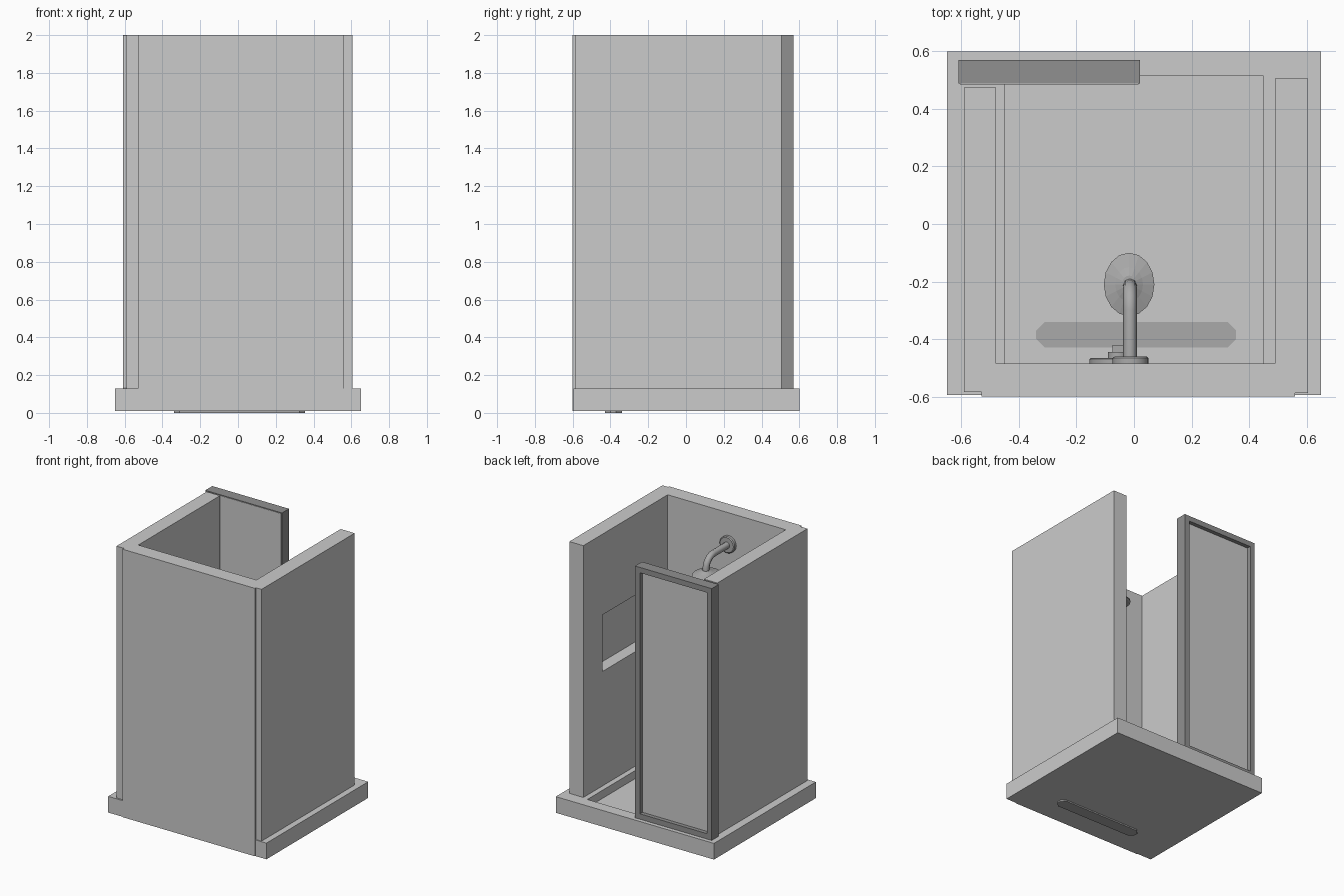
import bpy, bmesh, math
from mathutils import Vector

if "Cube" in bpy.data.objects:
    bpy.data.objects.remove(bpy.data.objects["Cube"])


def material(name, v):
    m = bpy.data.materials.new(name)
    m.diffuse_color = (v, v, v, 1)
    m.use_nodes = True
    m.node_tree.nodes["Principled BSDF"].inputs["Base Color"].default_value = m.diffuse_color
    return m


DARK = material("dark_frame", 0.28)
METAL = material("metal", 0.4)


def prism(name, pts, z0, z1, mat=None):
    """Extrude a plan outline from z0 to z1."""
    bm = bmesh.new()
    lo = bm.faces.new([bm.verts.new((x, y, z0)) for x, y in pts])
    ext = bmesh.ops.extrude_face_region(bm, geom=[lo])
    for v in ext["geom"]:
        if isinstance(v, bmesh.types.BMVert):
            v.co.z = z1
    bmesh.ops.recalc_face_normals(bm, faces=bm.faces)
    me = bpy.data.meshes.new(name)
    bm.to_mesh(me)
    bm.free()
    ob = bpy.data.objects.new(name, me)
    bpy.context.collection.objects.link(ob)
    if mat:
        me.materials.append(mat)
    return ob


def box(name, x0, x1, y0, y1, z0, z1, mat=None):
    return prism(name, [(x0, y0), (x1, y0), (x1, y1), (x0, y1)], z0, z1, mat)


def cut(ob, cutter):
    m = ob.modifiers.new("cut", "BOOLEAN")
    m.object = cutter
    m.operation = "DIFFERENCE"
    m.solver = "EXACT"
    cutter.hide_render = True
    cutter.hide_viewport = True
    cutter.display_type = "WIRE"


def lathe(name, center, profile, axis, n=24, scale=(1, 1), mat=METAL):
    """Spin (radius, height) pairs about an axis, capping both ends."""
    bm = bmesh.new()
    rings = [[bm.verts.new((r * scale[0] * math.cos(2 * math.pi * i / n),
                            r * scale[1] * math.sin(2 * math.pi * i / n), h))
              for i in range(n)] for r, h in profile]
    for a, b in zip(rings, rings[1:]):
        for i in range(n):
            j = (i + 1) % n
            bm.faces.new((a[i], a[j], b[j], b[i]))
    bm.faces.new(rings[0])
    bm.faces.new(rings[-1])
    bmesh.ops.recalc_face_normals(bm, faces=bm.faces)
    me = bpy.data.meshes.new(name)
    bm.to_mesh(me)
    bm.free()
    me.materials.append(mat)
    ob = bpy.data.objects.new(name, me)
    ob.location = center
    ob.rotation_euler = Vector(axis).to_track_quat("Z", "Y").to_euler()
    bpy.context.collection.objects.link(ob)
    return ob


# Tray with a sunken floor
tray = box("tray", -0.65, 0.65, -0.595, 0.6, 0.01, 0.13)
cut(tray, box("tray_cutter", -0.45, 0.45, -0.485, 0.515, 0.07, 0.3))

# Long drain with clipped corners, showing above and below the floor
c = 0.03
x0, x1, y0, y1 = -0.34, 0.355, -0.43, -0.34
prism("drain", [(x0 + c, y0), (x1 - c, y0), (x1, y0 + c), (x1, y1 - c),
                (x1 - c, y1), (x0 + c, y1), (x0, y1 - c), (x0, y0 + c)],
      0.0, 0.075, METAL)

# Three walls as one U outline, the front panel standing slightly proud
walls = prism("walls", [(-0.53, -0.6), (0.56, -0.6), (0.56, -0.588), (0.605, -0.588),
                        (0.605, 0.505), (0.49, 0.505), (0.49, -0.485), (-0.48, -0.485),
                        (-0.48, 0.475), (-0.59, 0.475), (-0.59, -0.583), (-0.53, -0.583)],
              0.13, 2.0)
# Shelf niche in the right wall
cut(walls, box("niche_cutter", 0.4, 0.58, -0.28, 0.28, 0.98, 1.4))
# Lower edge of the front panel runs over the tray
box("front_skirt", -0.53, 0.56, -0.6, -0.594, 0.01, 0.13)

# Sliding door: dark frame and inset panel
dx0, dx1, dy0, dy1, f = -0.61, 0.02, 0.488, 0.57, 0.04
for side, a in (("left", dx0), ("right", dx1 - f)):
    box("door_stile_" + side, a, a + f, dy0, dy1, 0.13, 2.0, DARK)
for side, z in (("bottom", 0.13), ("top", 2.0 - f)):
    box("door_rail_" + side, dx0 + f, dx1 - f, dy0, dy1, z, z + f, DARK)
box("door_panel", dx0 + f, dx1 - f, dy0, 0.54, 0.13 + f, 2.0 - f)
box("door_inner_face", dx0 + 0.005, dx1 - 0.005, 0.485, dy0, 0.135, 1.995)

# Shower arm: flange, bent pipe, oval head
smooth = [lathe("arm_flange", (-0.012, -0.486, 1.77),
                [(0.062, 0), (0.062, 0.02), (0.055, 0.026)], (0, 1, 0))]
cu = bpy.data.curves.new("shower_arm", "CURVE")
cu.dimensions = "3D"
cu.bevel_depth = 0.024
cu.bevel_resolution = 2
cu.use_fill_caps = True
sp = cu.splines.new("POLY")
path = [(-0.47, 1.77), (-0.30, 1.77)]
path += [(-0.30 + 0.085 * math.sin(t), 1.685 + 0.085 * math.cos(t))
         for t in (math.pi / 2 * k / 6 for k in range(1, 7))]
path.append((-0.212, 1.665))
sp.points.add(len(path) - 1)
for p, (y, z) in zip(sp.points, path):
    p.co = (-0.014, y, z, 1)
arm = bpy.data.objects.new("shower_arm", cu)
cu.materials.append(METAL)
bpy.context.collection.objects.link(arm)
head = lathe("shower_head", (-0.017, -0.21, 1.64),
             [(0.9, 0), (1, 0.006), (1, 0.014), (0.55, 0.028), (0.28, 0.04)],
             (0, 0, 1), 16, (0.088, 0.11))
head.rotation_euler = (0, 0, 0)

# Mixer valve: round plate, hub and lever
smooth.append(lathe("valve_plate", (-0.055, -0.486, 1.05),
                    [(0.1, 0), (0.1, 0.016), (0.095, 0.021)], (0, 1, 0)))
smooth.append(lathe("valve_hub", (-0.055, -0.47, 1.05),
                    [(0.036, 0), (0.036, 0.025)], (0, 1, 0)))
box("valve_lever", -0.075, -0.035, -0.452, -0.42, 0.95, 1.07, METAL)

# Smooth round fittings
bpy.ops.object.select_all(action="DESELECT")
for o in smooth:
    o.select_set(True)
bpy.context.view_layer.objects.active = smooth[0]
bpy.ops.object.shade_smooth_by_angle(angle=math.radians(35))
